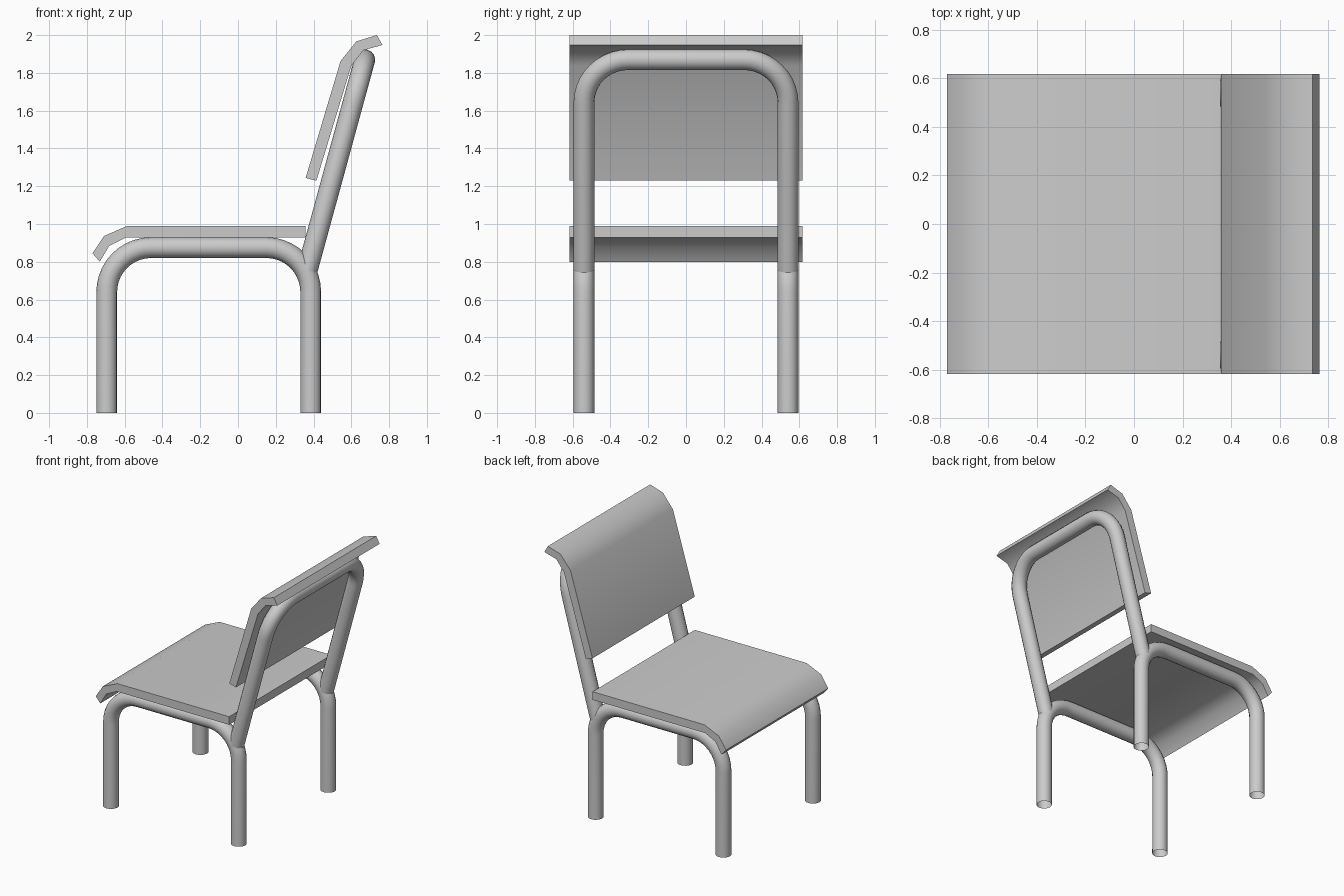
import bpy, bmesh, math
from mathutils import Vector

if "Cube" in bpy.data.objects:
    bpy.data.objects.remove(bpy.data.objects["Cube"])

TUBE_R = 0.055
BEND_R = 0.235


def rounded_path(corners, radius, steps=10):
    """Replace each inner corner of a path with a circular arc."""
    pts = [Vector(c) for c in corners]
    out = [pts[0]]
    for a, b, c in zip(pts, pts[1:], pts[2:]):
        u, v = (a - b).normalized(), (c - b).normalized()
        half = u.angle(v) / 2
        centre = b + (u + v).normalized() * radius / math.sin(half)
        start = (b + u * radius / math.tan(half) - centre).normalized()
        end = (b + v * radius / math.tan(half) - centre).normalized()
        out += [centre + radius * start.slerp(end, i / steps) for i in range(steps + 1)]
    return out + [pts[-1]]


def select(ob):
    bpy.ops.object.select_all(action='DESELECT')
    ob.select_set(True)
    bpy.context.view_layer.objects.active = ob


def tube(name, corners):
    """Open-ended bent tube along a rounded path."""
    cu = bpy.data.curves.new(name, 'CURVE')
    cu.dimensions = '3D'
    cu.bevel_depth = TUBE_R
    cu.bevel_resolution = 6
    cu.use_fill_caps = False
    path = rounded_path(corners, BEND_R)
    sp = cu.splines.new('POLY')
    sp.points.add(len(path) - 1)
    for p, co in zip(sp.points, path):
        p.co = (*co, 1)
    ob = bpy.data.objects.new(name, cu)
    bpy.context.collection.objects.link(ob)
    select(ob)
    bpy.ops.object.convert(target='MESH')
    bpy.ops.object.shade_smooth_by_angle(angle=math.radians(40))


def panel(name, profile, half_width=0.617):
    """Bent board: an x-z profile extruded along y."""
    bm = bmesh.new()
    face = bm.faces.new([bm.verts.new((x, -half_width, z)) for x, z in profile])
    ext = bmesh.ops.extrude_face_region(bm, geom=[face])
    verts = [g for g in ext['geom'] if isinstance(g, bmesh.types.BMVert)]
    bmesh.ops.translate(bm, verts=verts, vec=(0, 2 * half_width, 0))
    bmesh.ops.recalc_face_normals(bm, faces=bm.faces)
    me = bpy.data.meshes.new(name)
    bm.to_mesh(me)
    bm.free()
    ob = bpy.data.objects.new(name, me)
    bpy.context.collection.objects.link(ob)
    select(ob)
    bpy.ops.object.shade_smooth_by_angle(angle=math.radians(45))


# Side leg frames
for side, y in (("near", -0.54), ("far", 0.54)):
    tube(f"leg_frame_{side}", [(-0.695, y, 0), (-0.695, y, 0.875),
                               (0.385, y, 0.875), (0.385, y, 0)])

# Leaning backrest hoop
low, top = (0.367, 0.757), (0.671, 1.87)
tube("backrest_frame", [(low[0], -0.54, low[1]), (top[0], -0.54, top[1]),
                        (top[0], 0.54, top[1]), (low[0], 0.54, low[1])])

# Seat board with turned-down front edge
panel("seat", [(-0.77, 0.845), (-0.71, 0.936), (-0.587, 0.99), (0.357, 0.99),
               (0.357, 0.928), (-0.595, 0.928), (-0.682, 0.884), (-0.732, 0.8)])

# Backrest board with rolled-back top edge
panel("backrest", [(0.358, 1.244), (0.543, 1.863), (0.627, 1.967), (0.735, 2.0),
                   (0.765, 1.948), (0.664, 1.92), (0.6, 1.838), (0.415, 1.229)])
